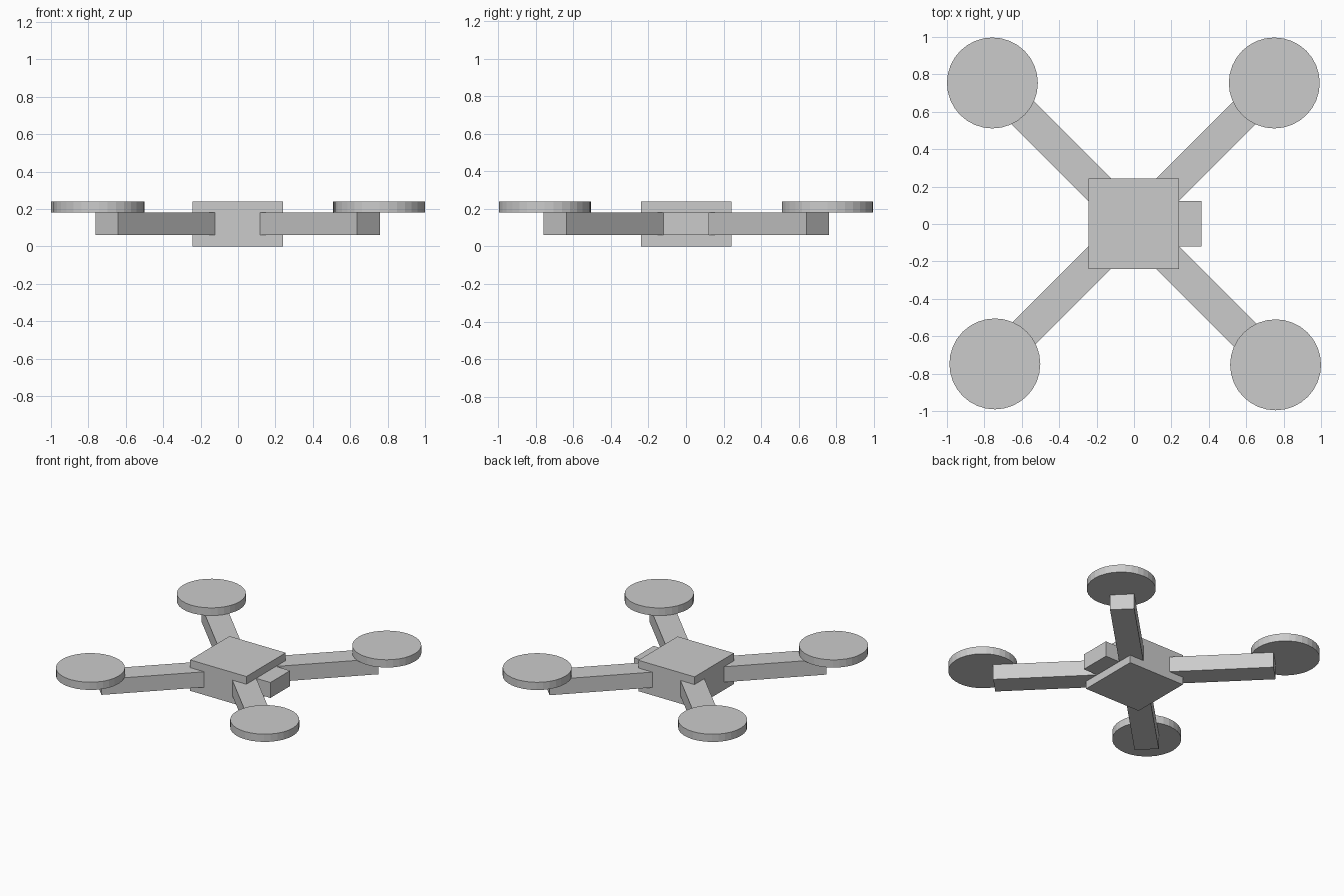
import bpy
from math import pi, atan2

if "Cube" in bpy.data.objects:
    bpy.data.objects.remove(bpy.data.objects["Cube"])


def box(name, size, loc, rot=0):
    bpy.ops.mesh.primitive_cube_add(size=1, location=loc, rotation=(0, 0, rot))
    o = bpy.context.object
    o.name = name
    o.scale = size
    bpy.ops.object.transform_apply(location=False, rotation=False, scale=True)
    return o


# Central body and forward sensor block
box("body", (0.483, 0.483, 0.24), (-0.002, 0.002, 0.12))
box("camera_block", (0.123, 0.242, 0.12), (0.3, 0.002, 0.12))

# Diagonal arms, each carrying a flat rotor disc
rotors = {
    "front_left": (-0.744, -0.748),
    "front_right": (0.757, -0.753),
    "back_left": (-0.757, 0.754),
    "back_right": (0.75, 0.754),
}
INNER, OUTER = 0.2, 0.99
for name, (x, y) in rotors.items():
    sx, sy = (1 if x > 0 else -1), (1 if y > 0 else -1)
    mid = (INNER + OUTER) / 2 * 0.7071
    box("arm_" + name, (OUTER - INNER, 0.171, 0.12),
        (sx * mid - 0.002, sy * mid + 0.002, 0.12), atan2(sy, sx))
    bpy.ops.mesh.primitive_cylinder_add(vertices=32, radius=0.243, depth=0.06,
                                        location=(x, y, 0.21))
    bpy.context.object.name = "rotor_" + name
